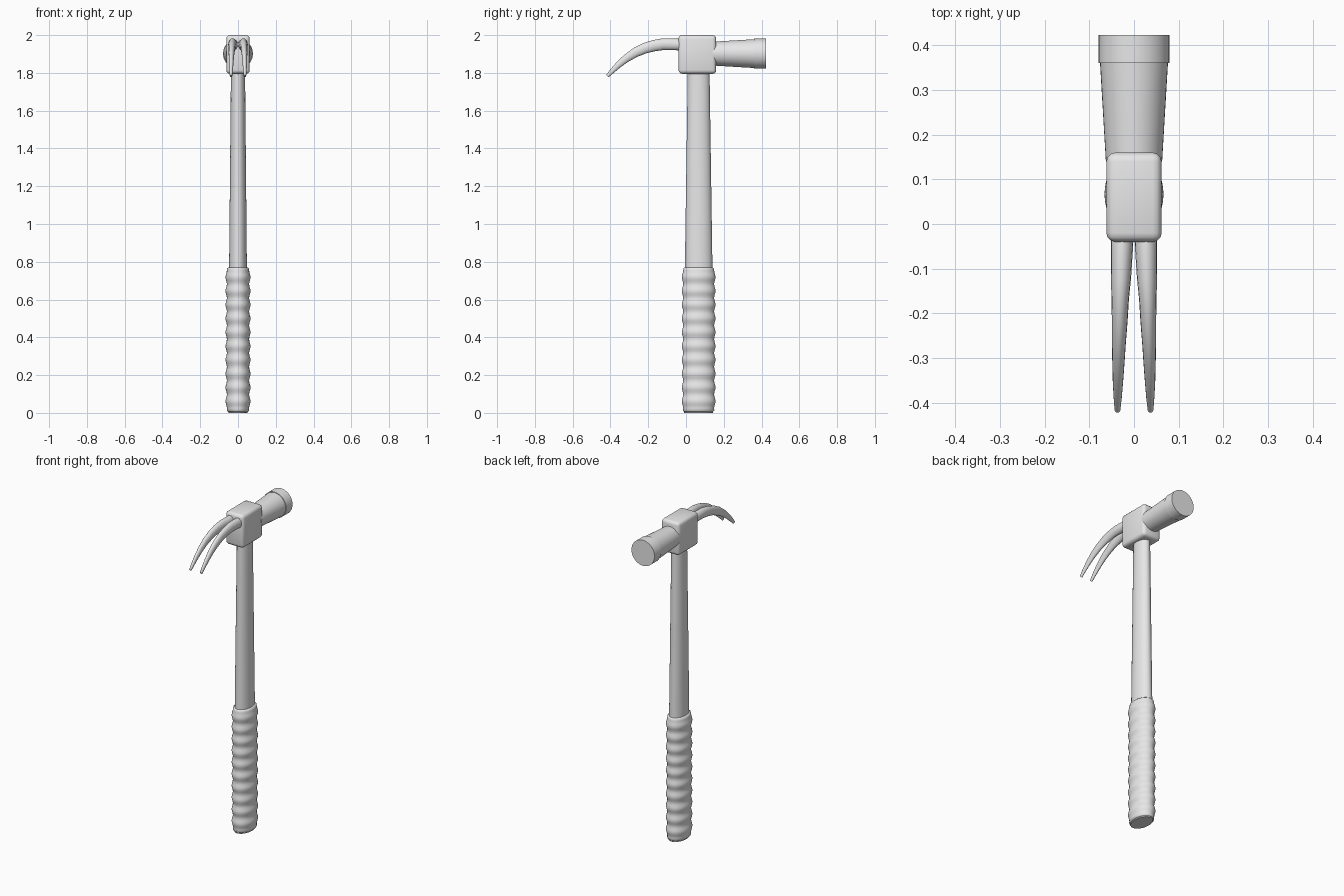
import bpy, bmesh, math
from mathutils import Vector

if "Cube" in bpy.data.objects:
    bpy.data.objects.remove(bpy.data.objects["Cube"])

steel = bpy.data.materials.new("plain grey")
steel.diffuse_color = (0.8, 0.8, 0.8, 1)
steel.use_nodes = True
steel.node_tree.nodes["Principled BSDF"].inputs["Base Color"].default_value = steel.diffuse_color
CY = 0.067   # handle centre in y


def finish(name, bm, angle=35):
    bmesh.ops.recalc_face_normals(bm, faces=bm.faces)
    me = bpy.data.meshes.new(name)
    bm.to_mesh(me)
    bm.free()
    me.materials.append(steel)
    ob = bpy.data.objects.new(name, me)
    bpy.context.collection.objects.link(ob)
    bpy.ops.object.select_all(action='DESELECT')
    ob.select_set(True)
    bpy.context.view_layer.objects.active = ob
    bpy.ops.object.shade_smooth_by_angle(angle=math.radians(angle))
    return ob


def loft(name, rings, sides, angle=35):
    """Ellipse rings: (centre, axis_u, axis_v), joined and capped."""
    bm = bmesh.new()
    loops = []
    for c, u, v in rings:
        c, u, v = Vector(c), Vector(u), Vector(v)
        loops.append([bm.verts.new(c + u * math.cos(2 * math.pi * i / sides)
                                   + v * math.sin(2 * math.pi * i / sides))
                      for i in range(sides)])
    for a, b in zip(loops, loops[1:]):
        for i in range(sides):
            j = (i + 1) % sides
            bm.faces.new((a[i], a[j], b[j], b[i]))
    bm.faces.new(loops[0])
    bm.faces.new(loops[-1])
    return finish(name, bm, angle)


def upright(z, rx, ry):
    return ((0, CY, z), (rx, 0, 0), (0, ry, 0))


# tapered oval shaft
loft("shaft", [upright(0, 0.050, 0.077), upright(0.77, 0.047, 0.073),
               upright(1.85, 0.037, 0.057)], 32)

# rippled grip with rounded ends
grip = [upright(0.006, 0.053, 0.077), upright(0.012, 0.059, 0.083)]
bumps, z0, z1 = 10, 0.025, 0.755
steps = bumps * 8
for i in range(steps + 1):
    t = i / steps
    swell = 0.0035 * math.cos(2 * math.pi * (t * bumps - 0.5))
    grip.append(upright(z0 + (z1 - z0) * t, 0.0625 + swell, 0.0855 + swell))
grip += [upright(0.765, 0.057, 0.080), upright(0.77, 0.051, 0.075)]
loft("grip", grip, 40, 50)

# bevelled head block
bm = bmesh.new()
bmesh.ops.create_cube(bm, size=1)
for v in bm.verts:
    v.co = Vector((v.co.x * 0.124, 0.06 + v.co.y * 0.2, 1.8975 + v.co.z * 0.205))
bmesh.ops.bevel(bm, geom=bm.edges[:], offset=0.02, segments=3, profile=0.5,
                affect='EDGES')
finish("head_block", bm, 40)

# flared striking neck and face
profile = [(0.14, 0.063), (0.36, 0.076), (0.36, 0.0795), (0.423, 0.0795)]
loft("striking_face", [((0, y, 1.902), (r, 0, 0), (0, 0, r)) for y, r in profile], 40)

# curved claws: y, z, half thickness, centre x, half width
path = [(0.00, 1.945, 0.034, 0.026, 0.026), (-0.05, 1.951, 0.031, 0.027, 0.025),
        (-0.12, 1.952, 0.031, 0.029, 0.0225), (-0.17, 1.944, 0.030, 0.031, 0.0195),
        (-0.22, 1.930, 0.028, 0.032, 0.0175), (-0.27, 1.907, 0.025, 0.034, 0.0155),
        (-0.315, 1.878, 0.021, 0.035, 0.0135), (-0.355, 1.845, 0.017, 0.036, 0.0115),
        (-0.39, 1.811, 0.013, 0.0365, 0.0090), (-0.416, 1.783, 0.009, 0.037, 0.0065)]
for side, label in ((-1, "left_claw"), (1, "right_claw")):
    rings = []
    for i, (y, z, h, cx, w) in enumerate(path):
        a, b = path[max(i - 1, 0)], path[min(i + 1, len(path) - 1)]
        d = Vector((0, b[0] - a[0], b[1] - a[1])).normalized()
        rings.append(((side * cx, y, z), (w, 0, 0), (0, -d.z * h, d.y * h)))
    loft(label, rings, 16, 45)
